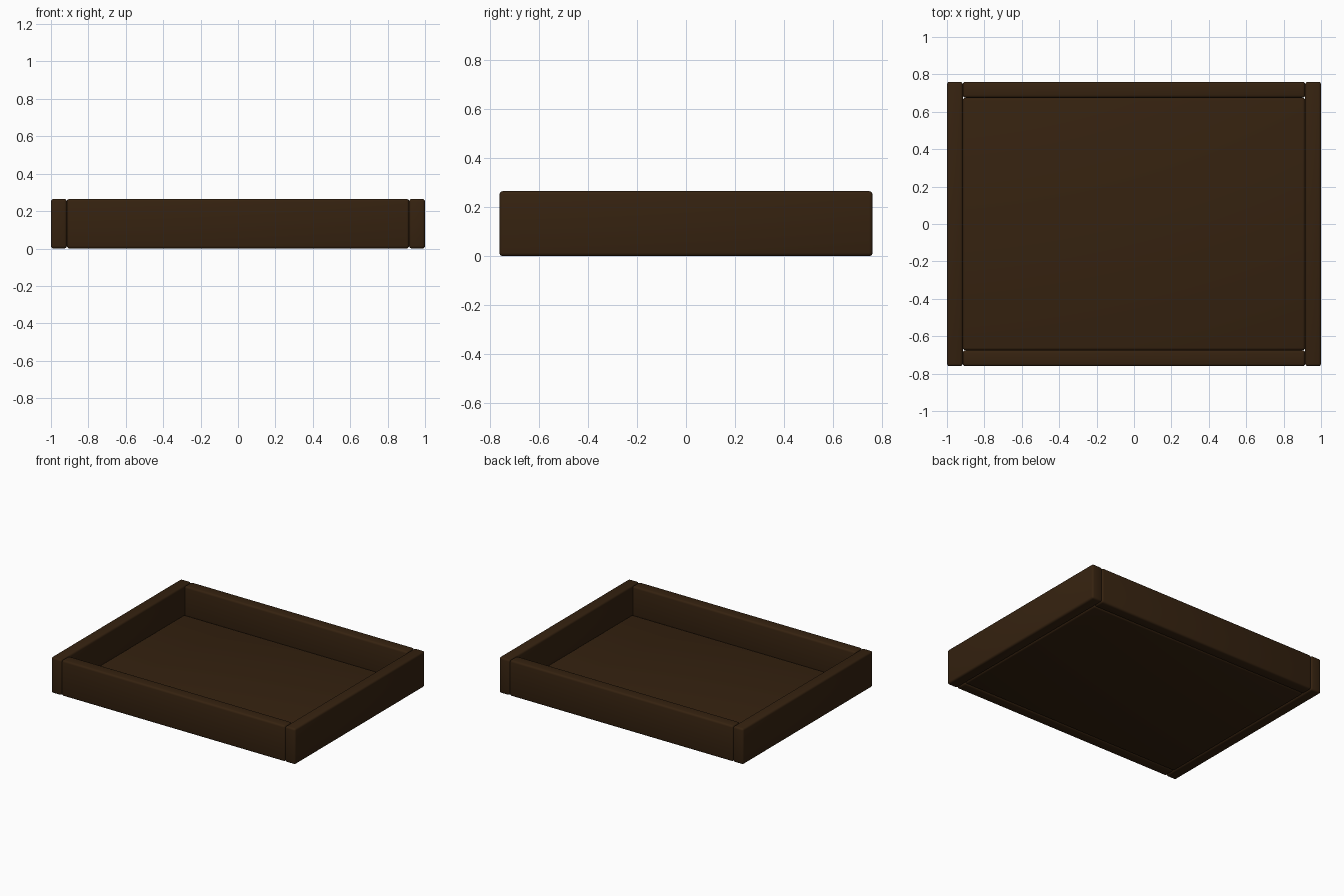
import bpy

cube = bpy.data.objects.get("Cube")
if cube:
    bpy.data.objects.remove(cube, do_unlink=True)

HALF_X, HALF_Y, HEIGHT = 1.0, 0.76, 0.265
WALL, FLOOR, ROUND = 0.085, 0.055, 0.014

# Dark stained wood
wood = bpy.data.materials.new("dark_brown_wood")
wood.use_nodes = True
colour = (0.036, 0.016, 0.005, 1)
wood.diffuse_color = colour
wood.node_tree.nodes["Principled BSDF"].inputs["Base Color"].default_value = colour


def board(name, centre, size):
    """A rounded plank given its centre and full size."""
    bpy.ops.mesh.primitive_cube_add(size=1, location=centre)
    obj = bpy.context.object
    obj.name = name
    obj.scale = size
    bpy.ops.object.transform_apply(location=False, rotation=False, scale=True)
    obj.data.materials.append(wood)
    bevel = obj.modifiers.new("rounded_edges", "BEVEL")
    bevel.width = ROUND
    bevel.segments = 3
    bpy.ops.object.modifier_apply(modifier=bevel.name)
    bpy.ops.object.shade_smooth_by_angle()
    return obj


inner_x, inner_y = HALF_X - WALL, HALF_Y - WALL

# Floor panel between the walls
board("floor_panel", (0, 0, FLOOR / 2), (2 * inner_x, 2 * inner_y, FLOOR))

# Full-depth side walls, with the front and back fitted between them
for side, name in ((1, "left_wall"), (-1, "right_wall")):
    board(name, (side * (HALF_X - WALL / 2), 0, HEIGHT / 2), (WALL, 2 * HALF_Y, HEIGHT))
for side, name in ((-1, "front_wall"), (1, "back_wall")):
    board(name, (0, side * (HALF_Y - WALL / 2), HEIGHT / 2), (2 * inner_x, WALL, HEIGHT))
